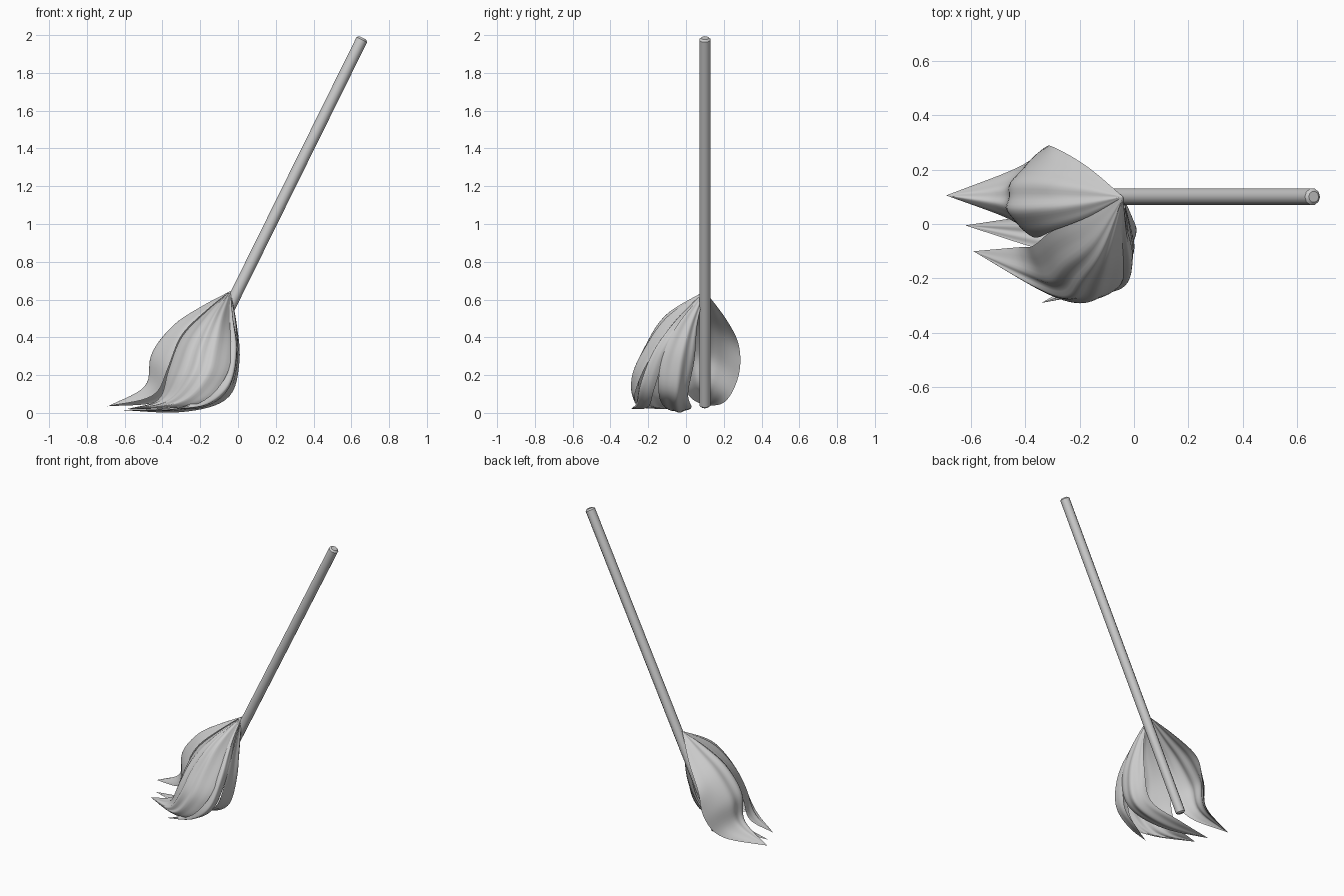
import bpy, bmesh, math
from mathutils import Vector

if "Cube" in bpy.data.objects:
    bpy.data.objects.remove(bpy.data.objects["Cube"])

APEX = (-0.04, 0.1, 0.645)


def spline(pts, n):
    """Catmull-Rom samples through a short list of points."""
    p = [Vector(q) for q in pts]
    p = [2 * p[0] - p[1]] + p + [2 * p[-1] - p[-2]]
    out = []
    for i in range(n + 1):
        f = i / n * (len(p) - 3)
        k = min(int(f), len(p) - 4)
        t = f - k
        a, b, c, d = p[k:k + 4]
        out.append(0.5 * (2 * b + (c - a) * t + (2 * a - 5 * b + 4 * c - d) * t * t
                          + (3 * b - a - 3 * c + d) * t ** 3))
    for _ in range(2):  # relax the path a little
        out = [out[0]] + [(a + 2 * b + c) / 4 for a, b, c in zip(out, out[1:], out[2:])] + [out[-1]]
    return out


def strand(name, left, mid, right, tip, thick=0.035, ripple=0.008, folds=3, rows=36, cols=24):
    """Leaf-shaped closed lock: three guide paths from the binding to a tip."""
    L, M, R = (spline([APEX] + g + [tip], rows) for g in (left, mid, right))
    bm = bmesh.new()
    rings = []
    for i in range(1, rows):
        t = i / rows
        tangent = M[i + 1] - M[i - 1]
        n = (R[i] - L[i]).cross(tangent).normalized()
        swell = math.sin(math.pi * t)
        outer, inner = [], []
        for j in range(cols + 1):
            v = j / cols
            p = L[i] * (1 - v) * (1 - 2 * v) + M[i] * 4 * v * (1 - v) + R[i] * v * (2 * v - 1)
            lens = math.sin(math.pi * v) * swell
            p += n * ripple * lens * math.cos(2 * math.pi * folds * v)
            outer.append(p)
            inner.append(p - n * thick * lens)
        ring = outer + inner[-2:0:-1]
        rings.append([bm.verts.new(q) for q in ring])
    m = len(rings[0])
    for a, b in zip(rings, rings[1:]):
        for j in range(m):
            bm.faces.new((a[j], a[(j + 1) % m], b[(j + 1) % m], b[j]))
    for ring, end in ((rings[0], APEX), (rings[-1], tip)):
        v = bm.verts.new(end)
        for j in range(m):
            bm.faces.new((ring[j], ring[(j + 1) % m], v))
    bmesh.ops.recalc_face_normals(bm, faces=bm.faces)
    me = bpy.data.meshes.new(name)
    bm.to_mesh(me)
    bm.free()
    ob = bpy.data.objects.new(name, me)
    bpy.context.collection.objects.link(ob)
    smooth(ob, 75)


def smooth(ob, angle):
    bpy.ops.object.select_all(action='DESELECT')
    ob.select_set(True)
    bpy.context.view_layer.objects.active = ob
    bpy.ops.object.shade_smooth_by_angle(angle=math.radians(angle))


# Handle: long tilted pole running down inside the hollow head
lo, hi = Vector((-0.305, 0.1, 0.033)), Vector((0.66, 0.1, 1.985))
bpy.ops.mesh.primitive_cylinder_add(vertices=10, radius=0.031, depth=(hi - lo).length,
                                    location=(lo + hi) / 2)
handle = bpy.context.object
handle.name = "handle"
handle.rotation_euler = (hi - lo).to_track_quat('Z', 'Y').to_euler()
bev = handle.modifiers.new("rounded_ends", 'BEVEL')
bev.width, bev.segments, bev.limit_method, bev.angle_limit = 0.01, 1, 'ANGLE', math.radians(60)
smooth(handle, 50)

# Rear lock, sweeping to -x
strand("rear_lock",
       [(-0.17, 0.025, 0.54), (-0.3, -0.025, 0.41), (-0.37, -0.05, 0.24), (-0.45, 0.015, 0.09)],
       [(-0.19, 0.1, 0.56), (-0.34, 0.1, 0.46), (-0.457, 0.1, 0.31), (-0.487, 0.1, 0.14)],
       [(-0.17, 0.21, 0.5), (-0.29, 0.28, 0.36), (-0.33, 0.28, 0.2), (-0.42, 0.21, 0.06)],
       (-0.69, 0.105, 0.035))

# Large front lock
strand("front_lock",
       [(-0.035, -0.03, 0.5), (-0.03, -0.15, 0.35), (-0.07, -0.245, 0.18), (-0.23, -0.265, 0.04)],
       [(-0.12, -0.1, 0.52), (-0.19, -0.205, 0.36), (-0.24, -0.268, 0.2), (-0.36, -0.23, 0.06)],
       [(-0.17, 0.03, 0.535), (-0.3, -0.025, 0.4), (-0.37, -0.08, 0.22), (-0.42, -0.085, 0.07)],
       (-0.59, -0.1, 0.02), folds=4)

# Narrow corner lock tucked behind the front one
strand("corner_lock",
       [(-0.03, 0.0, 0.5), (-0.01, -0.1, 0.33), (-0.06, -0.17, 0.12), (-0.18, -0.2, 0.03)],
       [(-0.03, -0.04, 0.5), (-0.015, -0.165, 0.33), (-0.05, -0.235, 0.15), (-0.17, -0.255, 0.045)],
       [(-0.06, -0.05, 0.5), (-0.1, -0.165, 0.33), (-0.15, -0.235, 0.15), (-0.25, -0.26, 0.05)],
       (-0.34, -0.29, 0.02), thick=0.025, ripple=0.005, folds=2)

# Inner lock on the handle side, curling underneath
strand("inner_lock",
       [(-0.03, 0.06, 0.47), (-0.05, 0.045, 0.28), (-0.13, 0.01, 0.1), (-0.35, 0.03, 0.03)],
       [(-0.01, 0.02, 0.46), (0.0, -0.03, 0.27), (-0.06, -0.05, 0.08), (-0.3, -0.04, 0.008)],
       [(-0.01, -0.05, 0.46), (-0.01, -0.13, 0.28), (-0.08, -0.145, 0.1), (-0.32, -0.1, 0.02)],
       (-0.62, -0.005, 0.015), thick=0.03, folds=2)
